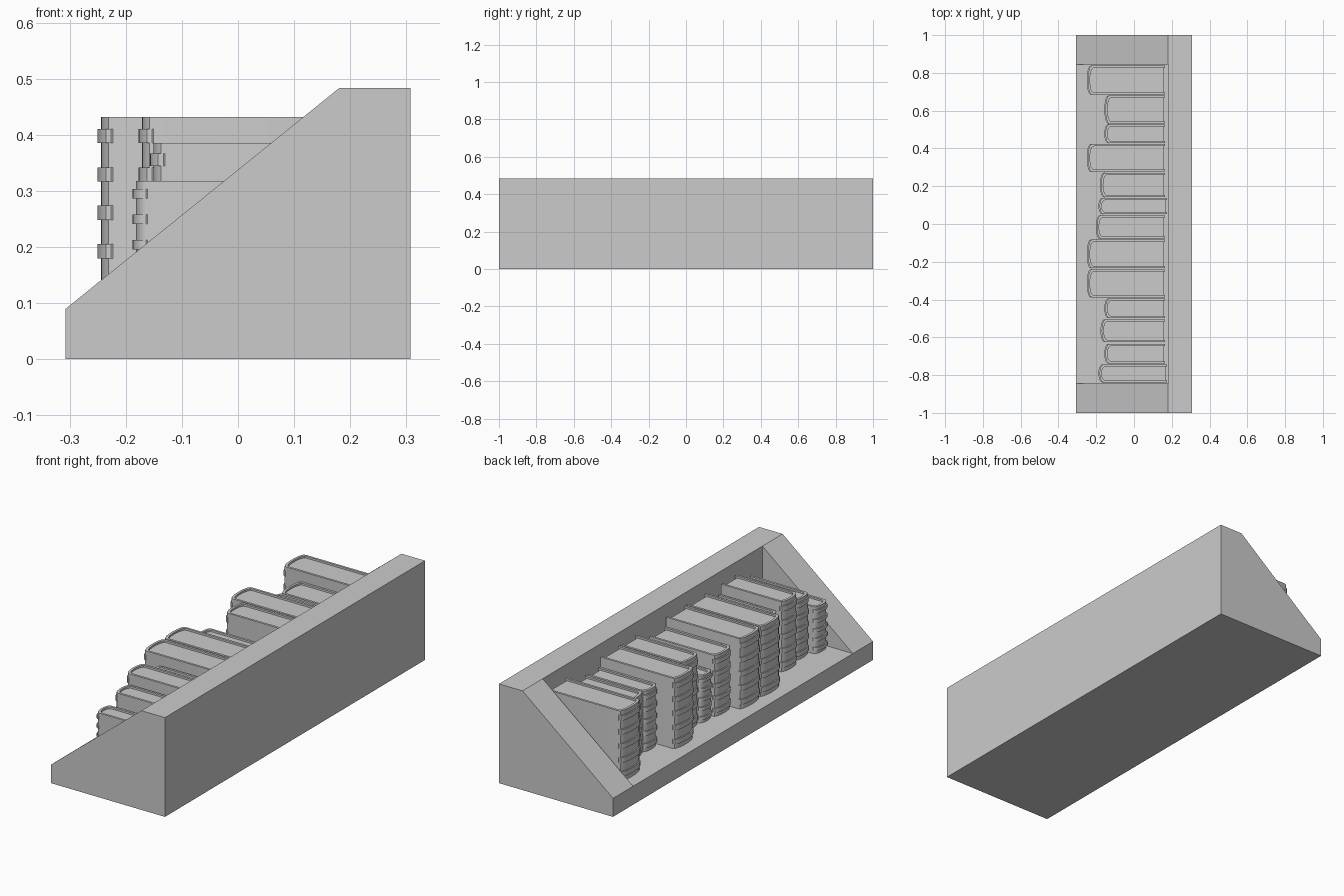
import bpy, bmesh
from math import sin, cos, pi

if "Cube" in bpy.data.objects:
    bpy.data.objects.remove(bpy.data.objects["Cube"])

FLOOR, WALL, HALF = 0.09, 0.18, 0.307


def extrude(name, pts, vec, smooth=False):
    """Solid made by sweeping a closed outline along vec."""
    bm = bmesh.new()
    face = bm.faces.new([bm.verts.new(p) for p in pts])
    new = bmesh.ops.extrude_face_region(bm, geom=[face])["geom"]
    bmesh.ops.translate(bm, vec=vec, verts=[g for g in new if isinstance(g, bmesh.types.BMVert)])
    bmesh.ops.recalc_face_normals(bm, faces=bm.faces[:])
    me = bpy.data.meshes.new(name)
    bm.to_mesh(me)
    bm.free()
    ob = bpy.data.objects.new(name, me)
    bpy.context.collection.objects.link(ob)
    if smooth:
        bpy.ops.object.select_all(action='DESELECT')
        ob.select_set(True)
        bpy.context.view_layer.objects.active = ob
        bpy.ops.object.shade_smooth_by_angle(angle=0.6)
    return ob


def arc(x_side, y0, y1, bulge, n=10):
    """Rounded spine line from y0 to y1, bulging towards -x."""
    c, r = (y0 + y1) / 2, (y1 - y0) / 2
    return [(x_side - bulge * sin(pi * i / n) ** 0.8, c - r * cos(pi * i / n))
            for i in range(n + 1)]


def slab(name, outline, z0, z1):
    extrude(name, [(x, y, z0) for x, y in outline], (0, 0, z1 - z0), True)


# Shelf: base and back in one L profile, sloped end panels on top
L = [(-HALF, 0), (HALF, 0), (HALF, 0.483), (WALL, 0.483), (WALL, FLOOR), (-HALF, FLOOR)]
extrude("shelf_base_and_back", [(x, -1, z) for x, z in L], (0, 2, 0))
for side, y in (("left", -1), ("right", 0.845)):
    tri = [(-HALF, FLOOR), (WALL, FLOOR), (WALL, 0.483)]
    extrude("end_panel_" + side, [(x, y, z) for x, z in tri], (0, 0.155, 0))


def book(i, y0, y1, tip, top, end):
    bulge, t = 0.022, 0.011
    side = tip + 0.006 + bulge
    h = top - FLOOR
    # cover: two boards joined by a rounded spine
    outer = arc(side, y0, y1, bulge)
    inner = arc(side + t, y0 + t, y1 - t, bulge)
    slab(f"book_{i}_cover", [(end, y0)] + outer + [(end, y1), (end, y1 - t)]
         + inner[::-1] + [(end, y0 + t)], FLOOR, top)
    # page block, set a little below the cover
    pages = arc(side + t, y0 + t, y1 - t, bulge)
    slab(f"book_{i}_pages", [(end - 0.01, y0 + t)] + pages + [(end - 0.01, y1 - t)],
         FLOOR + 0.001, top - 0.009)
    # five raised bands on the spine
    band = arc(side - 0.004, y0 - 0.001, y1 + 0.001, bulge + 0.002)
    back = arc(side + 0.004, y0 + 0.003, y1 - 0.003, bulge)
    for k in range(5):
        z = FLOOR + h * (0.1 + 0.2 * k)
        slab(f"book_{i}_band_{k}", band + back[::-1], z - 0.037 * h, z + 0.037 * h)


# Row of books: y range, spine tip x, top z, fore-edge x
BOOKS = [
    (0.685, 0.838, -0.25, 0.432, 0.165), (0.532, 0.680, -0.157, 0.385, 0.165),
    (0.428, 0.528, -0.157, 0.385, 0.165), (0.277, 0.423, -0.25, 0.432, 0.165),
    (0.142, 0.271, -0.18, 0.432, 0.165), (0.052, 0.138, -0.188, 0.318, 0.176),
    (-0.078, 0.046, -0.202, 0.388, 0.165), (-0.234, -0.083, -0.25, 0.432, 0.165),
    (-0.388, -0.240, -0.25, 0.432, 0.165), (-0.498, -0.395, -0.157, 0.385, 0.165),
    (-0.625, -0.505, -0.177, 0.432, 0.165), (-0.738, -0.635, -0.157, 0.385, 0.165),
    (-0.838, -0.744, -0.188, 0.318, 0.176),
]
for i, b in enumerate(BOOKS, 1):
    book(i, *b)
